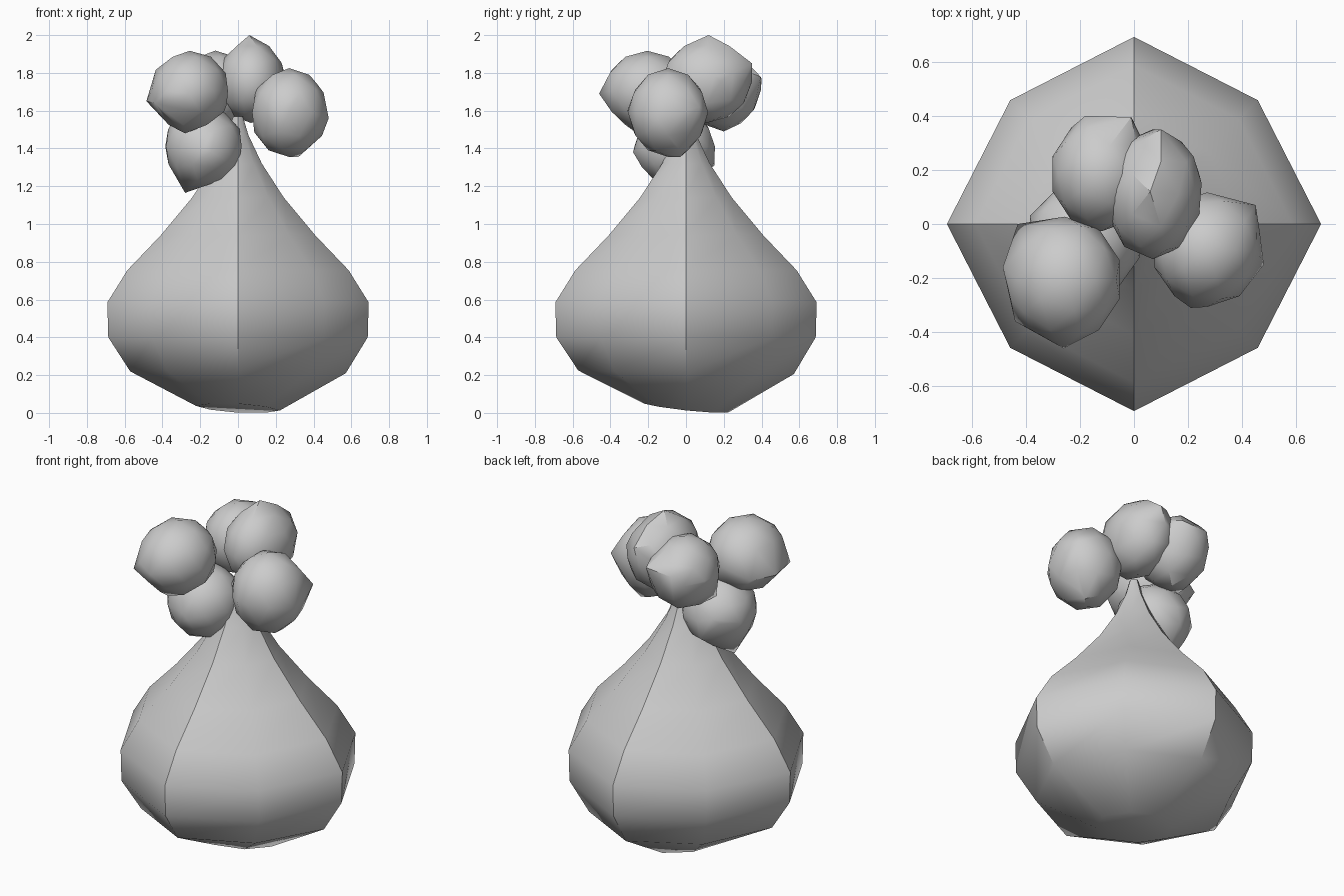
import bpy, bmesh, math

if "Cube" in bpy.data.objects:
    bpy.data.objects.remove(bpy.data.objects["Cube"])


def finish(bm, name, angle):
    bmesh.ops.recalc_face_normals(bm, faces=bm.faces)
    me = bpy.data.meshes.new(name)
    bm.to_mesh(me)
    bm.free()
    ob = bpy.data.objects.new(name, me)
    bpy.context.collection.objects.link(ob)
    bpy.ops.object.select_all(action='DESELECT')
    ob.select_set(True)
    bpy.context.view_layer.objects.active = ob
    bpy.ops.object.shade_smooth_by_angle(angle=math.radians(angle))
    return ob


# Eight-sided pear-shaped body, slightly tilted at the base
profile = [(0.22, 0.025), (0.565, 0.215), (0.68, 0.40), (0.685, 0.585), (0.58, 0.755),
           (0.405, 0.94), (0.24, 1.14), (0.125, 1.32), (0.055, 1.47), (0.025, 1.57)]
bm = bmesh.new()
rings = []
for r, z in profile:
    ring = []
    for i in range(8):
        a = i * math.pi / 4
        s = r * (0.945 if i % 2 else 1.01)
        x, y = s * math.cos(a), s * math.sin(a)
        tilt = max(0, 1 - z / 0.25)
        ring.append(bm.verts.new((x, y, z - tilt * (0.06 * x + 0.12 * y))))
    rings.append(ring)
for lo, hi in zip(rings, rings[1:]):
    for i in range(8):
        j = (i + 1) % 8
        bm.faces.new((lo[i], lo[j], hi[j], hi[i]))
bm.faces.new(rings[0][::-1])
bm.faces.new(rings[-1])
finish(bm, "pear_body", 40)

# Cluster of chunky buds: centre, half sizes, then protruding corners
buds = {
    "bud_front_left": ((-0.255, -0.205, 1.705), (0.212, 0.232, 0.212),
                       [(-0.28, -0.26, 1.48), (-0.485, -0.16, 1.65), (-0.06, -0.2, 1.63),
                        (-0.26, -0.46, 1.69), (-0.44, -0.36, 1.64), (-0.43, 0.0, 1.66)]),
    "bud_right": ((0.27, -0.095, 1.59), (0.205, 0.212, 0.235),
                  [(0.48, -0.15, 1.56), (0.32, -0.03, 1.355), (0.45, 0.07, 1.62),
                   (0.21, -0.31, 1.6), (0.14, -0.15, 1.42), (0.42, -0.1, 1.74)]),
    "bud_top": ((0.07, 0.11, 1.755), (0.18, 0.24, 0.22),
                [(0.06, 0.12, 2.0), (0.25, 0.15, 1.78), (0.1, 0.35, 1.85),
                 (0.22, 0.25, 1.8), (-0.03, 0.30, 1.8)]),
    "bud_back_left": ((-0.12, 0.185, 1.71), (0.19, 0.212, 0.208),
                      [(-0.18, 0.40, 1.77), (-0.01, 0.395, 1.78), (-0.1, 0.2, 1.49),
                       (-0.30, 0.25, 1.72), (-0.25, 0.07, 1.55)]),
    "bud_low": ((-0.18, -0.06, 1.41), (0.21, 0.213, 0.21),
                [(-0.28, -0.06, 1.165), (-0.385, 0.03, 1.41), (-0.27, 0.14, 1.44),
                 (-0.2, 0.15, 1.31), (-0.14, -0.28, 1.38), (-0.37, -0.03, 1.5)]),
}
for name, (centre, size, corners) in buds.items():
    bm = bmesh.new()
    bmesh.ops.create_icosphere(bm, subdivisions=2, radius=1)
    core = [[c + p * s for c, p, s in zip(centre, v.co, size)] for v in bm.verts]
    # wrap a skin around the rounded core and its corners
    bm.clear()
    for p in core + corners:
        bm.verts.new(p)
    bmesh.ops.convex_hull(bm, input=bm.verts[:])
    loose = [v for v in bm.verts if not v.link_faces]
    bmesh.ops.delete(bm, geom=loose, context='VERTS')
    finish(bm, name, 35)
